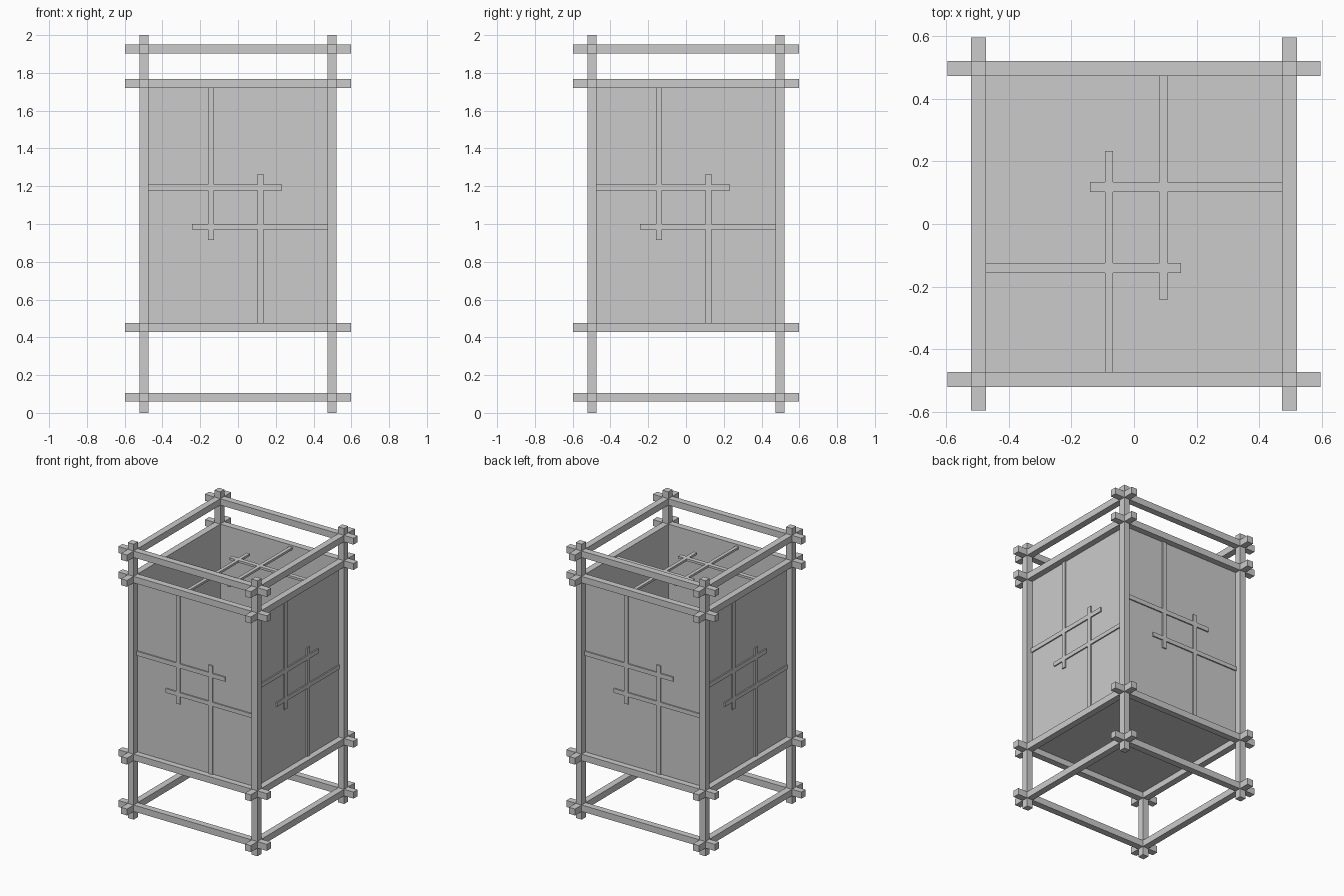
import bpy, bmesh
from math import pi
from mathutils import Matrix, Vector

if "Cube" in bpy.data.objects:
    bpy.data.objects.remove(bpy.data.objects["Cube"])

C = 0.497           # centre line of posts and rails
W = 0.047           # square bar width
h = W / 2
I = C - h           # inner edge of the frame


def boxes(name, spans, turn=0):
    """One object from (x0, x1, y0, y1, z0, z1) boxes, turned about z."""
    bm = bmesh.new()
    for x0, x1, y0, y1, z0, z1 in spans:
        size = Vector((x1 - x0, y1 - y0, z1 - z0))
        mid = Vector((x0 + x1, y0 + y1, z0 + z1)) / 2
        bmesh.ops.create_cube(bm, size=1, matrix=Matrix.Translation(mid) @ Matrix.Diagonal(size.to_4d()))
    bm.transform(Matrix.Rotation(turn, 4, 'Z'))
    mesh = bpy.data.meshes.new(name)
    bm.to_mesh(mesh)
    bm.free()
    ob = bpy.data.objects.new(name, mesh)
    bpy.context.collection.objects.link(ob)
    return ob


# Face lattice: (x0, x1, z0, z1)
side_strips = [(-0.159, -0.127, 0.915, 1.72), (0.102, 0.134, 0.475, 1.264),
               (-I, 0.234, 1.178, 1.21), (-0.243, I, 0.971, 1.001)]
# Top lattice: (x0, x1, y0, y1)
top_strips = [(-0.092, -0.067, -I, 0.233), (0.081, 0.107, -0.243, I),
              (-0.14, I, 0.102, 0.134), (-I, 0.151, -0.156, -0.124)]

# Four identical sides: post, rails, recessed panel and lattice
for side, k in zip(("front", "right", "back", "left"), range(4)):
    a = k * pi / 2
    boxes(side + "_post", [(-C - h, -C + h, -C - h, -C + h, 0, 2)], a)
    for rail, z in (("foot", 0.083), ("lower", 0.452), ("upper", 1.743), ("top", 1.927)):
        boxes(f"{side}_{rail}_rail", [(-0.597, 0.597, -C - h, -C + h, z - h, z + h)], a)
    boxes(side + "_panel", [(-I, I, -I - 0.003, -I, 0.475, 1.72)], a)
    boxes(side + "_lattice", [(x0, x1, -I - 0.012, -I - 0.002, z0, z1)
                              for x0, x1, z0, z1 in side_strips], a)

# Floor panel and open top lattice
boxes("floor_panel", [(-I, I, -I, I, 0.471, 0.475)])
boxes("top_lattice", [(x0, x1, y0, y1, 1.737, 1.753) for x0, x1, y0, y1 in top_strips])
